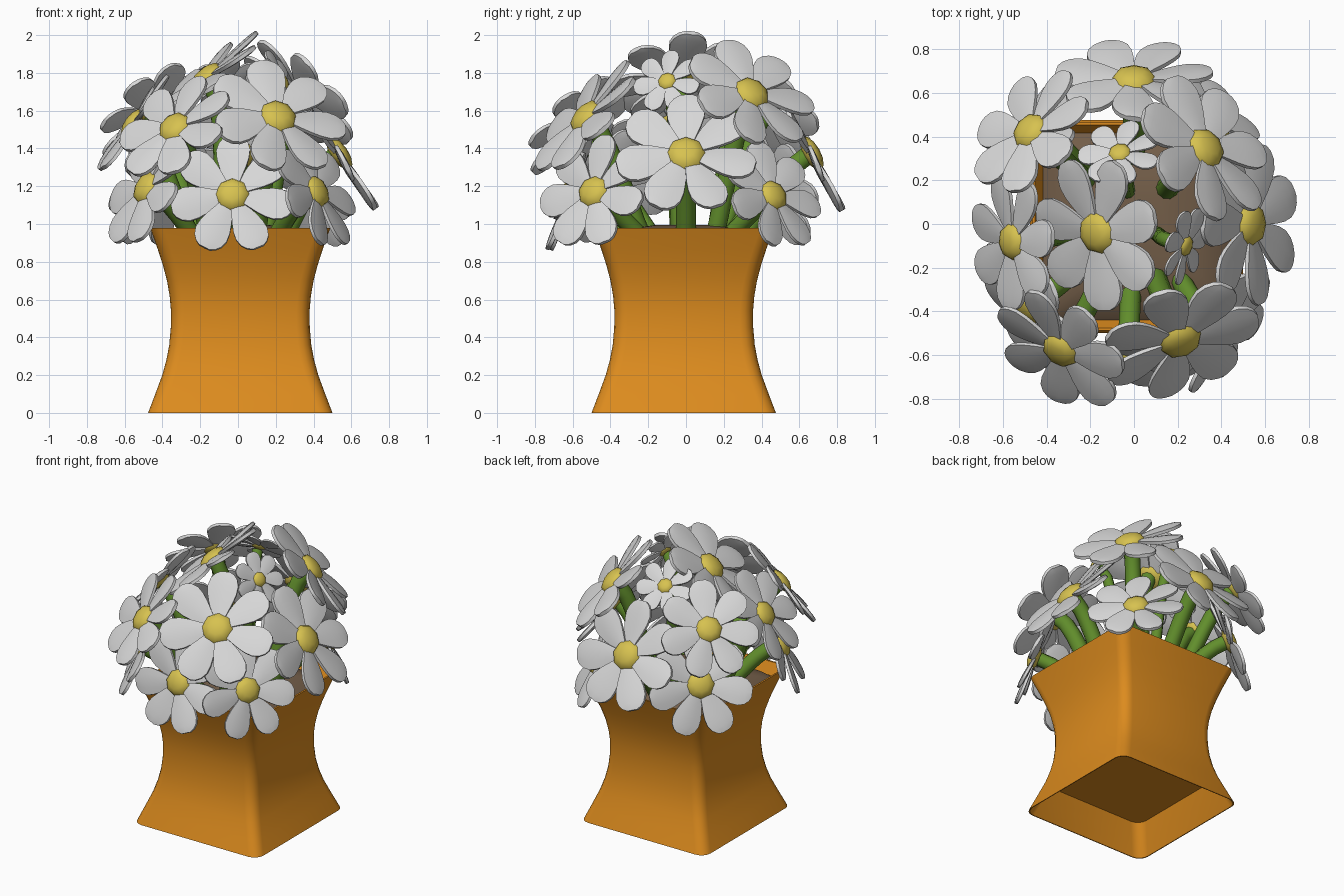
import bpy, bmesh, math
from mathutils import Vector, Matrix

if "Cube" in bpy.data.objects:
    bpy.data.objects.remove(bpy.data.objects["Cube"])


def material(name, rgb):
    m = bpy.data.materials.new(name)
    m.diffuse_color = (*rgb, 1)
    m.use_nodes = True
    m.node_tree.nodes["Principled BSDF"].inputs["Base Color"].default_value = m.diffuse_color
    return m


ORANGE = material("orange_glaze", (0.72, 0.26, 0.013))
BROWN = material("brown_soil", (0.17, 0.11, 0.065))
GREEN = material("green_stem", (0.12, 0.27, 0.025))
WHITE = material("white_petal", (0.68, 0.68, 0.68))
YELLOW = material("yellow_centre", (0.68, 0.54, 0.08))


def finish(bm, name, mat, angle=40):
    bmesh.ops.recalc_face_normals(bm, faces=bm.faces)
    me = bpy.data.meshes.new(name)
    bm.to_mesh(me)
    bm.free()
    me.materials.append(mat)
    for p in me.polygons:
        p.use_smooth = True
    me.set_sharp_from_angle(angle=math.radians(angle))
    ob = bpy.data.objects.new(name, me)
    bpy.context.collection.objects.link(ob)
    return ob


def square_ring(bm, z, h, rad=0.07, n=5):
    # rounded square outline of half width h
    out = []
    for q in range(4):
        a0 = q * math.pi / 2
        c = Matrix.Rotation(a0, 3, 'Z') @ Vector((h - rad, h - rad, 0))
        for i in range(n):
            a = a0 + i / (n - 1) * math.pi / 2
            out.append(bm.verts.new((c.x + rad * math.cos(a) + 0.012,
                                     c.y + rad * math.sin(a) - 0.012, z)))
    return out


def loft(bm, rings):
    for a, b in zip(rings, rings[1:]):
        n = len(a)
        for i in range(n):
            j = (i + 1) % n
            bm.faces.new((a[i], a[j], b[j], b[i]))


# vase: waisted square pot with a thin rim, an inner lip and a recessed floor
profile = [(0.2, 0.405), (0.1, 0.442), (0, 0.482), (0, 0.488), (0.1, 0.45), (0.2, 0.413),
           (0.28, 0.391), (0.36, 0.376), (0.45, 0.368), (0.54, 0.367), (0.62, 0.374),
           (0.7, 0.388), (0.78, 0.409), (0.87, 0.438), (0.98, 0.477), (0.98, 0.465),
           (0.88, 0.42)]
bm = bmesh.new()
rings = [square_ring(bm, z, h) for z, h in profile]
loft(bm, rings)
bm.faces.new(rings[0])
finish(bm, "vase", ORANGE, 50)

# soil: low mound inside the rim
bm = bmesh.new()
rings = [square_ring(bm, z, h) for z, h in
         [(0.9, 0.428), (0.94, 0.38), (0.975, 0.28), (0.995, 0.15)]]
loft(bm, rings)
bm.faces.new(rings[-1])
finish(bm, "soil", BROWN)

# petal outline: (distance, half width) for a flower of radius 1
PETAL = [(0.12, 0.08), (0.3, 0.15), (0.45, 0.21), (0.6, 0.255), (0.74, 0.27),
         (0.86, 0.235), (0.94, 0.17), (0.985, 0.09)]


def petals(name, frame, r):
    bm = bmesh.new()
    for k in range(7):
        rot = Matrix.Rotation(k * math.tau / 7, 4, 'Z')
        layers = []
        for side in (1, -1):
            rows = []
            for d, w in PETAL:
                row = []
                for s in (-1, -0.5, 0, 0.5, 1):
                    z = 0.027 * side + 0.025 * (1 - s * s) * w / 0.27 * side
                    # each petal twists a little so neighbours overlap
                    z += 0.04 * s * w / 0.27
                    row.append(bm.verts.new(frame @ rot @ (Vector((s * w, d, z)) * r)))
                rows.append(row)
            for a, b in zip(rows, rows[1:]):
                for i in range(4):
                    bm.faces.new((a[i], a[i + 1], b[i + 1], b[i]))
            layers.append([q[0] for q in rows] + rows[-1][1:-1]
                          + [q[-1] for q in reversed(rows)] + rows[0][-2:0:-1])
        loft(bm, layers)
    finish(bm, name, WHITE)


def centre(name, frame, r):
    bm = bmesh.new()
    bmesh.ops.create_uvsphere(bm, u_segments=8, v_segments=6, radius=0.27 * r)
    bmesh.ops.transform(bm, verts=bm.verts,
                        matrix=frame @ Matrix.Translation((0, 0, 0.02 * r))
                        @ Matrix.Diagonal((1, 1, 0.45, 1)))
    finish(bm, name, YELLOW)


def stem(name, p, n, r):
    # swept tube from the soil to the back of the flower
    a = Vector((p.x * 0.42, p.y * 0.42, 0.9))
    b = p - n * 0.03
    c1 = a.lerp(b, 0.35)
    c2 = b - n * 0.15
    rad = 0.018 + 0.09 * r
    bm = bmesh.new()
    rings = []
    for i in range(7):
        t = i / 6
        s = 1 - t
        pt = a * s**3 + c1 * 3 * s * s * t + c2 * 3 * s * t * t + b * t**3
        tan = (c1 - a) * s * s + (c2 - c1) * 2 * s * t + (b - c2) * t * t
        q = tan.to_track_quat('Z', 'Y')
        rings.append([bm.verts.new(pt + q @ Vector((rad * math.cos(k * math.tau / 10),
                                                   rad * math.sin(k * math.tau / 10), 0)))
                      for k in range(10)])
    loft(bm, rings)
    bm.faces.new(rings[0])
    bm.faces.new(rings[-1])
    finish(bm, name, GREEN)


# flowers: position, facing direction, radius
FLOWERS = [
    ("back", (0, 0.66, 1.37), (0, 0.87, 0.49), 0.37),
    ("back_left_upper", (-0.475, 0.425, 1.59), (-0.6, 0.5, 0.62), 0.33),
    ("back_left_lower", (-0.42, 0.44, 1.19), (-0.66, 0.66, 0.38), 0.345),
    ("back_right_upper", (0.325, 0.345, 1.69), (0.62, 0.42, 0.65), 0.37),
    ("back_right_lower", (0.37, 0.46, 1.15), (0.67, 0.6, 0.43), 0.315),
    ("top", (-0.165, -0.04, 1.775), (-0.63, -0.17, 0.75), 0.365),
    ("left", (-0.555, -0.08, 1.53), (-0.8, -0.08, 0.58), 0.32),
    ("left_front_lower", (-0.485, -0.37, 1.19), (-0.82, -0.45, 0.42), 0.34),
    ("front_left", (-0.335, -0.575, 1.51), (-0.5, -0.62, 0.62), 0.34),
    ("front_lower", (-0.03, -0.62, 1.155), (-0.05, -0.95, 0.34), 0.335),
    ("front_right_upper", (0.21, -0.53, 1.565), (0.3, -0.72, 0.62), 0.38),
    ("front_right_lower", (0.415, -0.49, 1.17), (0.8, -0.52, 0.38), 0.325),
    ("right", (0.53, 0, 1.37), (0.82, 0, 0.57), 0.38),
    ("small_back", (-0.065, 0.325, 1.75), (-0.15, 0.65, 0.72), 0.195),
    ("small_right", (0.235, -0.1, 1.755), (0.85, -0.25, 0.47), 0.185),
]
for name, pos, direction, r in FLOWERS:
    p, n = Vector(pos), Vector(direction).normalized()
    right = Vector((0, 0, 1)).cross(n).normalized()
    up = n.cross(right)
    frame = Matrix.Translation(p) @ Matrix((right, up, n)).transposed().to_4x4()
    petals(name + "_flower_petals", frame, r)
    centre(name + "_flower_centre", frame, r)
    stem(name + "_flower_stem", p, n, r)
